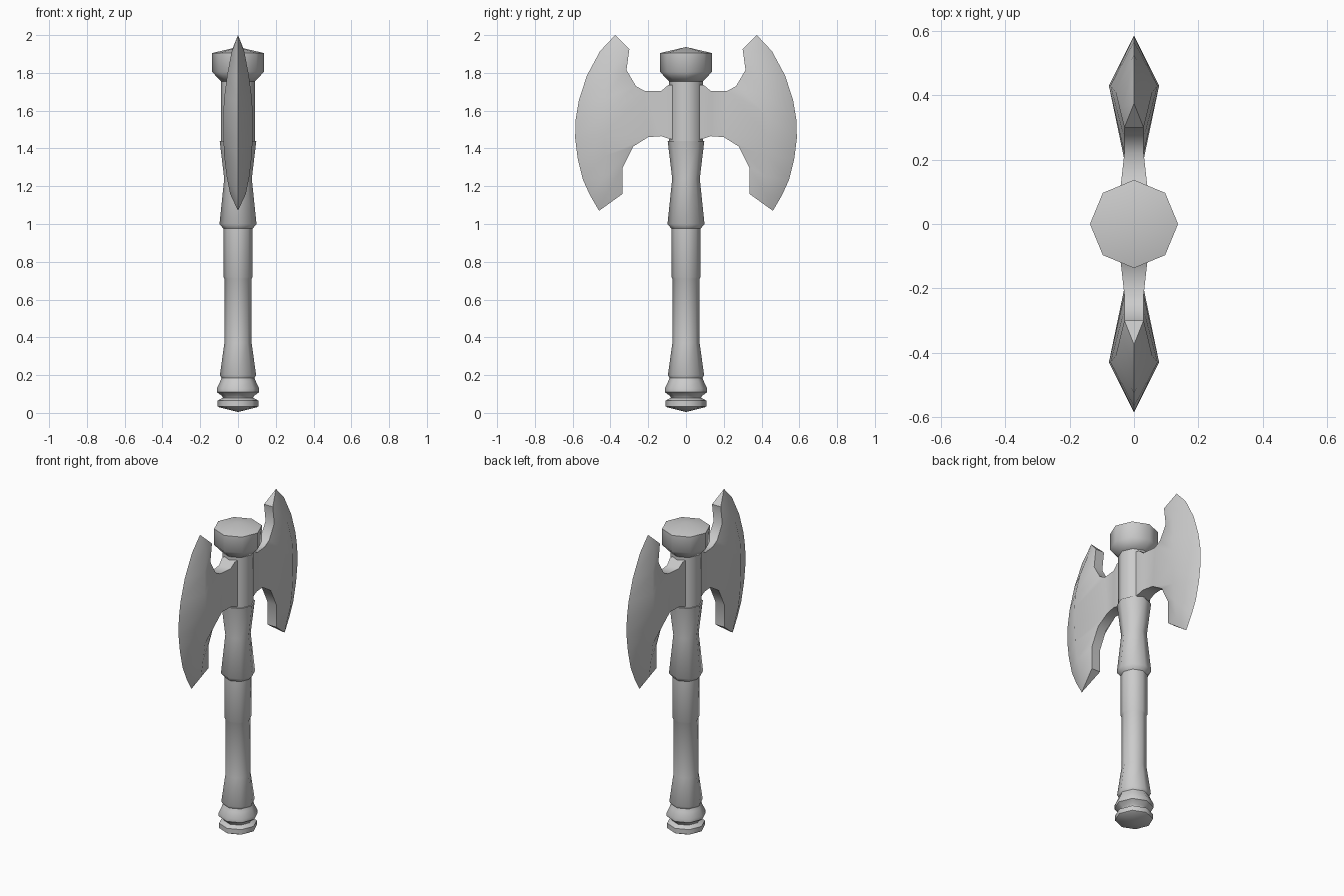
import bpy, bmesh, math

if "Cube" in bpy.data.objects:
    bpy.data.objects.remove(bpy.data.objects["Cube"])

grey = bpy.data.materials.new("steel_grey")
grey.diffuse_color = (0.6, 0.6, 0.6, 1)
grey.use_nodes = True
grey.node_tree.nodes["Principled BSDF"].inputs["Base Color"].default_value = grey.diffuse_color


def finish(name, bm, angle):
    bmesh.ops.remove_doubles(bm, verts=bm.verts, dist=0.0005)
    bmesh.ops.recalc_face_normals(bm, faces=bm.faces)
    mesh = bpy.data.meshes.new(name)
    bm.to_mesh(mesh)
    bm.free()
    mesh.materials.append(grey)
    ob = bpy.data.objects.new(name, mesh)
    bpy.context.collection.objects.link(ob)
    bpy.ops.object.select_all(action='DESELECT')
    ob.select_set(True)
    bpy.context.view_layer.objects.active = ob
    bpy.ops.object.shade_smooth_by_angle(angle=math.radians(angle))
    return ob


def lathe(name, profile, sides=8, angle=50):
    """Turn a (radius, z) profile around the z axis."""
    bm = bmesh.new()
    rings = [[bm.verts.new((r * math.cos(i * math.tau / sides),
                            r * math.sin(i * math.tau / sides), z))
              for i in range(sides)] for r, z in profile]
    for a, b in zip(rings, rings[1:]):
        for i in range(sides):
            j = (i + 1) % sides
            bm.faces.new((a[i], a[j], b[j], b[i]))
    return finish(name, bm, angle)


# Pommel with its rings
lathe("pommel", [(0, 0.005), (0.1, 0.03), (0.108, 0.035), (0.108, 0.065), (0.08, 0.08),
                 (0.085, 0.09), (0.112, 0.11), (0.112, 0.13), (0.095, 0.165), (0.085, 0.19), (0, 0.19)])
# Shaft, flared grip and head socket
lathe("shaft", [(0, 0.18), (0.085, 0.18), (0.096, 0.2), (0.072, 0.37), (0.072, 0.71),
                (0.077, 0.72), (0.077, 0.98), (0, 0.98)])
lathe("flared_collar", [(0, 0.975), (0.077, 0.975), (0.098, 1.0), (0.073, 1.24),
                        (0.097, 1.44), (0, 1.44)])
lathe("socket", [(0, 1.42), (0.09, 1.42), (0.09, 1.765), (0, 1.765)])
# Cap on top
lathe("cap", [(0, 1.755), (0.09, 1.755), (0.137, 1.805), (0.137, 1.905), (0, 1.937)])

# Blade rows from top to bottom: inner rim, thick ridge, cutting edge, as (x, y, z)
TOP, BOTTOM = (0, 0.375, 2.0), (0, 0.46, 1.07)
ROWS = [
    (TOP, TOP, TOP),
    ((0.03, 0.30, 1.925), (0.034, 0.365, 1.91), (0, 0.455, 1.915)),
    ((0.03, 0.315, 1.815), (0.057, 0.41, 1.79), (0, 0.525, 1.785)),
    ((0.03, 0.265, 1.73), (0.073, 0.43, 1.67), (0, 0.567, 1.655)),
    ((0.03, 0.22, 1.705), (0.078, 0.43, 1.58), (0, 0.584, 1.555)),
    ((0.03, 0.20, 1.46), (0.078, 0.43, 1.47), (0, 0.587, 1.455)),
    ((0.03, 0.28, 1.41), (0.073, 0.43, 1.36), (0, 0.573, 1.345)),
    ((0.03, 0.335, 1.30), (0.06, 0.43, 1.25), (0, 0.546, 1.235)),
    ((0.03, 0.335, 1.16), (0.042, 0.42, 1.16), (0, 0.507, 1.15)),
    (BOTTOM, BOTTOM, BOTTOM),
]
# Neck joining the blade to the socket: top and bottom points
NECK = [(ROWS[4][0], ROWS[5][0]),
        ((0.04, 0.13, 1.705), (0.04, 0.13, 1.465)),
        ((0.045, 0.095, 1.735), (0.045, 0.085, 1.45)),
        ((0.045, 0.03, 1.74), (0.045, 0.03, 1.44))]


def blade(name, side):
    bm = bmesh.new()

    def face(points):
        bm.faces.new([bm.verts.new((x, y * side, z)) for x, y, z in points])

    def flip(p):
        return (-p[0], p[1], p[2])

    # Both cheeks
    quads = [(a[c], a[c + 1], b[c + 1], b[c])
             for a, b in zip(ROWS, ROWS[1:]) for c in (0, 1)]
    quads += [(a[0], a[1], b[1], b[0]) for a, b in zip(NECK, NECK[1:])]
    for q in quads:
        face(q)
        face([flip(p) for p in q])
    # Narrow wall around the inner rim
    rim_top = [r[0] for r in ROWS[:5]] + [n[0] for n in NECK[1:]]
    rim_low = [r[0] for r in reversed(ROWS[5:])] + [n[1] for n in NECK[1:]]
    for rim in (rim_top, rim_low):
        for p, q in zip(rim, rim[1:]):
            face((p, q, flip(q), flip(p)))
    p, q = NECK[-1]
    face((p, q, flip(q), flip(p)))
    bmesh.ops.remove_doubles(bm, verts=bm.verts, dist=0.0005)
    bmesh.ops.dissolve_degenerate(bm, edges=bm.edges, dist=0.0005)
    finish(name, bm, 45)


blade("front_blade", -1)
blade("back_blade", 1)
